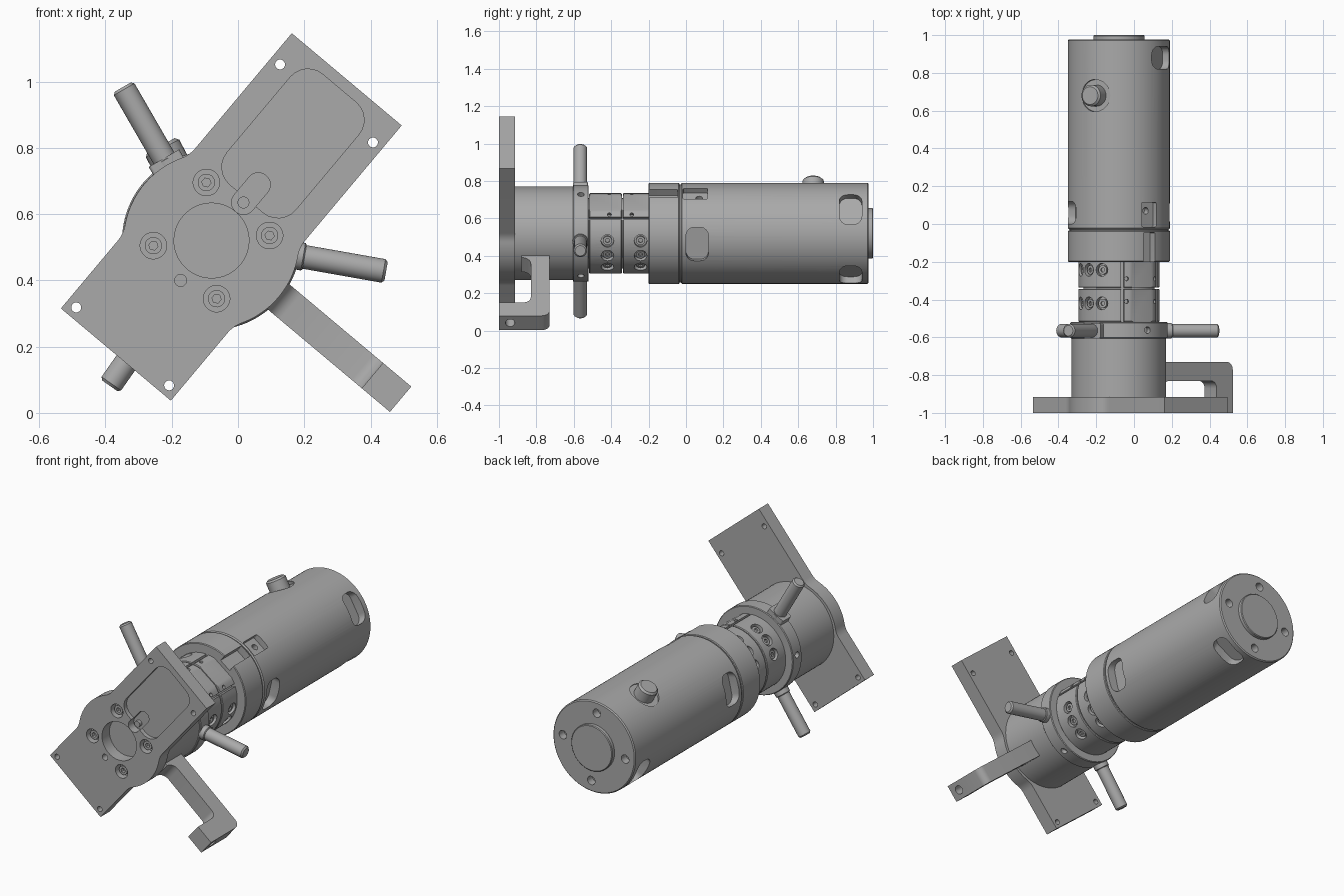
import bpy, bmesh
from math import radians, cos, sin, pi, atan2, degrees, sqrt
from mathutils import Matrix, Vector

cube = bpy.data.objects.get("Cube")
if cube:
    bpy.data.objects.remove(cube, do_unlink=True)

metal = bpy.data.materials.new("machined_grey")
metal.use_nodes = True
GREY = (0.4, 0.4, 0.4, 1)
metal.diffuse_color = GREY
metal.node_tree.nodes["Principled BSDF"].inputs["Base Color"].default_value = GREY

CENTRE = Vector((-0.08, 0, 0.52))
Y = Vector((0, 1, 0))
TILT = 50          # direction of the long side of the mounting plate


def frame(x, y, z, origin):
    m = Matrix((x, y, z)).transposed().to_4x4()
    m.translation = origin
    return m


def radial(angle, y):
    """Local z points away from the main axis, local y runs along it."""
    a = radians(angle)
    return frame((sin(a), 0, -cos(a)), Y, (cos(a), 0, sin(a)), CENTRE + Y * y)


def plate_frame(y=-1.0):
    """Local x, y lie along the plate sides, local z points into the body."""
    a = radians(TILT)
    return frame((cos(a), 0, sin(a)), (sin(a), 0, -cos(a)), Y, CENTRE + Y * y)


def arc(cx, cy, r, a0, a1, n):
    return [(cx + r * cos(radians(a0 + (a1 - a0) * i / n)),
             cy + r * sin(radians(a0 + (a1 - a0) * i / n))) for i in range(n + 1)]


def circle(r, cx=0, cy=0, n=32):
    return arc(cx, cy, r, 0, 360, n)[:-1]


def rounded(x0, x1, y0, y1, r):
    pts = []
    for i, (cx, cy) in enumerate([(x1 - r, y1 - r), (x0 + r, y1 - r),
                                  (x0 + r, y0 + r), (x1 - r, y0 + r)]):
        pts += arc(cx, cy, r, 90 * i, 90 * i + 90, 6)
    return pts


def prism(name, profile, z0, z1, matrix, chamfer=0):
    bm = bmesh.new()
    face = bm.faces.new([bm.verts.new((x, y, z0)) for x, y in profile])
    new = bmesh.ops.extrude_face_region(bm, geom=[face])["geom"]
    bmesh.ops.translate(bm, vec=(0, 0, z1 - z0),
                        verts=[v for v in new if isinstance(v, bmesh.types.BMVert)])
    if chamfer:
        rim = [e for e in bm.edges if abs(e.verts[0].co.z - e.verts[1].co.z) < 1e-5]
        bmesh.ops.bevel(bm, geom=rim, offset=chamfer, segments=1, affect='EDGES')
    bmesh.ops.transform(bm, matrix=matrix, verts=bm.verts)
    bmesh.ops.recalc_face_normals(bm, faces=bm.faces)
    mesh = bpy.data.meshes.new(name)
    bm.to_mesh(mesh)
    bm.free()
    mesh.materials.append(metal)
    obj = bpy.data.objects.new(name, mesh)
    bpy.context.collection.objects.link(obj)
    return obj


def turned(name, r, y0, y1, chamfer=0.004, n=72):
    return prism(name, circle(r, n=n), y0, y1, plate_frame(0), chamfer)


def cut(obj, cutters):
    for c in cutters:
        c.hide_render = True
        mod = obj.modifiers.new("cut", 'BOOLEAN')
        mod.operation, mod.solver, mod.object = 'DIFFERENCE', 'EXACT', c
    deps = bpy.context.evaluated_depsgraph_get()
    mesh = bpy.data.meshes.new_from_object(obj.evaluated_get(deps))
    obj.modifiers.clear()
    obj.data = mesh
    for c in cutters:
        bpy.data.objects.remove(c, do_unlink=True)


# Mounting plate: rectangle blended into a round flange
HALF, FLANGE, FILLET = 0.2165, 0.265, 0.1
LOW, HIGH = -0.449, 0.635
fx = sqrt((FLANGE + FILLET) ** 2 - (HALF + FILLET) ** 2)
touch = degrees(atan2(HALF + FILLET, fx))
side = (arc(fx, HALF + FILLET, FILLET, 270, 180 + touch, 8)
        + arc(0, 0, FLANGE, touch, 180 - touch, 20)[1:-1]
        + arc(-fx, HALF + FILLET, FILLET, -touch, -90, 8))
outline = ([(HIGH, -HALF), (HIGH, HALF)] + side + [(LOW, HALF), (LOW, -HALF)]
           + [(-x, -y) for x, y in side])
P = plate_frame()
plate = prism("mounting_plate", outline, 0, 0.085, P)
bolts = [(0.176 * cos(radians(a)), 0.176 * sin(radians(a))) for a in (45, 135, 225, 315)]
cutters = [prism("bore_cut", circle(0.113, n=48), -0.02, 0.07, P),
           prism("pocket_cut", rounded(0.165, 0.6, -0.135, 0.135, 0.07), -0.02, 0.025, P),
           prism("slot_cut", rounded(0.114, 0.256, -0.036, 0.036, 0.0355), -0.02, 0.05, P),
           prism("pin_cut", circle(0.018, -0.152, 0.006), -0.02, 0.06, P)]
cutters += [prism("corner_cut", circle(0.015, u, v, 20), -0.02, 0.12, P)
            for u in (-0.417, 0.54) for v in (-0.183, 0.183)]
cutters += [prism("counterbore_cut", circle(0.04, u, v), -0.02, 0.045, P) for u, v in bolts]
cut(plate, cutters)
for u, v in bolts:
    head = prism("plate_bolt", circle(0.026, u, v, 24), 0.015, 0.06, P)
    cut(head, [prism("socket_cut", circle(0.014, u, v, 6), 0, 0.035, P)])
prism("slot_pin", circle(0.018, 0.15, 0, 20), 0.03, 0.06, P)

# Drum behind the plate and the ring that carries the rods
turned("drum", 0.25, -0.92, -0.6)
ring = turned("rod_ring", 0.258, -0.605, -0.52)
cut(ring, [prism("ring_hole_cut", circle(0.018, n=16), 0.23, 0.3, radial(a, -0.562))
           for a in (54, 174, -62)])

# Three radial rods with collars at the root
for a in (120, -10, 235):
    m = radial(a, -0.565)
    prism("radial_rod", circle(0.036), 0.2, 0.535, m, 0.008)
    prism("rod_collar", circle(0.042, n=24), 0.2, 0.285, m, 0.004)
prism("rod_boss", rounded(-0.053, 0.053, -0.04, 0.04, 0.01), 0.2, 0.287, radial(120, -0.565))

# Side arm with hooked foot, drawn as a profile in reach and depth
a = radians(TILT - 90)
reach = Vector((cos(a), 0, sin(a)))
A = frame(reach, Y, reach.cross(Y), CENTRE)
arm_profile = ([(0.2, -0.73)] + arc(0.705, -0.77, 0.04, 90, 0, 6)
               + [(0.745, -1.0), (0.634, -1.0)]
               + arc(0.594, -0.87, 0.04, 0, 90, 6)
               + arc(0.31, -0.88, 0.05, 90, 180, 6) + [(0.2, -0.88)])
arm = prism("side_arm", arm_profile, -0.05, 0.05, A)
H = frame(Y, reach.cross(Y) * -1, -Y.cross(reach.cross(Y)), CENTRE + Y * -0.94)
hole_axis = 1 if H.to_3x3().col[2].dot(reach) > 0 else -1
cut(arm, [prism("foot_hole_cut", circle(0.025, n=24), 0.6 * hole_axis, 0.8 * hole_axis, H)])

# Split clamp section
turned("clamp_core", 0.188, -0.53, -0.19)
for y0, y1, ys, yh in ((-0.518, -0.343, -0.42, -0.41), (-0.337, -0.195, -0.243, -0.29)):
    clamp = turned("clamp_ring", 0.215, y0, y1)
    mid = (y0 + y1) / 2
    screws = [c + d for c in (138, -34) for d in (-23, 0, 23)]
    cutters = [prism("screw_cut", circle(0.034, n=24), 0.18, 0.3, radial(s, ys)) for s in screws]
    for s in (22, 85):
        cutters += [prism("slit_cut", rounded(-0.008, 0.008, -0.2, 0.2, 0.001),
                          0.19, 0.3, radial(s, mid))]
    cutters += [prism("dowel_cut", circle(0.011, n=12), 0.19, 0.3, radial(s, yh))
                for s in (28, 79)]
    cutters += [prism("flat_cut", rounded(-0.15, 0.15, -0.2, 0.2, 0.01),
                      0.203, 0.3, radial(53, mid))]
    cut(clamp, cutters)
    for s in screws:
        m = radial(s, ys)
        head = prism("clamp_screw", circle(0.024, n=20), 0.17, 0.204, m)
        cut(head, [prism("socket_cut", circle(0.012, n=6), 0.194, 0.23, m)])

# Collar with keyway
collar = turned("collar", 0.27, -0.2, -0.035)
cut(collar, [prism("keyway_cut", rounded(-0.037, 0.037, -0.1, 0.075, 0.005),
                   0.225, 0.3, radial(53, -0.12))])
turned("collar_joint", 0.262, -0.04, -0.02, 0)

# Main housing with windows, key pocket, button seat and end bolt holes
body = turned("main_housing", 0.27, -0.028, 0.977, 0.006, 96)
window = rounded(-0.092, 0.092, -0.06, 0.06, 0.045)
cutters = [prism("window_cut", window, 0.215, 0.3, radial(s, y))
           for s, y in ((-13, 0.06), (167, 0.06), (30, 0.88), (-60, 0.88), (210, 0.88))]
K = radial(53, 0.05)
cutters += [prism("key_pocket_cut", rounded(-0.048, 0.048, -0.065, 0.065, 0.008), 0.235, 0.3, K),
            prism("key_hole_cut", circle(0.018, 0, 0.02, 16), 0.2, 0.3, K),
            prism("button_seat_cut", circle(0.085), 0.252, 0.32, radial(118, 0.68))]
cutters += [prism("end_hole_cut", circle(0.025, 0.205 * cos(radians(s)),
                                         0.205 * sin(radians(s)), 24),
                  0.93, 1.02, plate_frame(0)) for s in (45, 135, 225, 315)]
cut(body, cutters)
prism("button", circle(0.057), 0.22, 0.325, radial(118, 0.68), 0.01)
turned("end_cap", 0.135, 0.96, 1.0)

# Smooth the round surfaces, keep machined edges sharp
bpy.ops.object.select_all(action='DESELECT')
for obj in bpy.context.collection.objects:
    if obj.type == 'MESH' and metal.name in obj.data.materials:
        obj.select_set(True)
        bpy.context.view_layer.objects.active = obj
bpy.ops.object.shade_smooth_by_angle(angle=radians(25))
